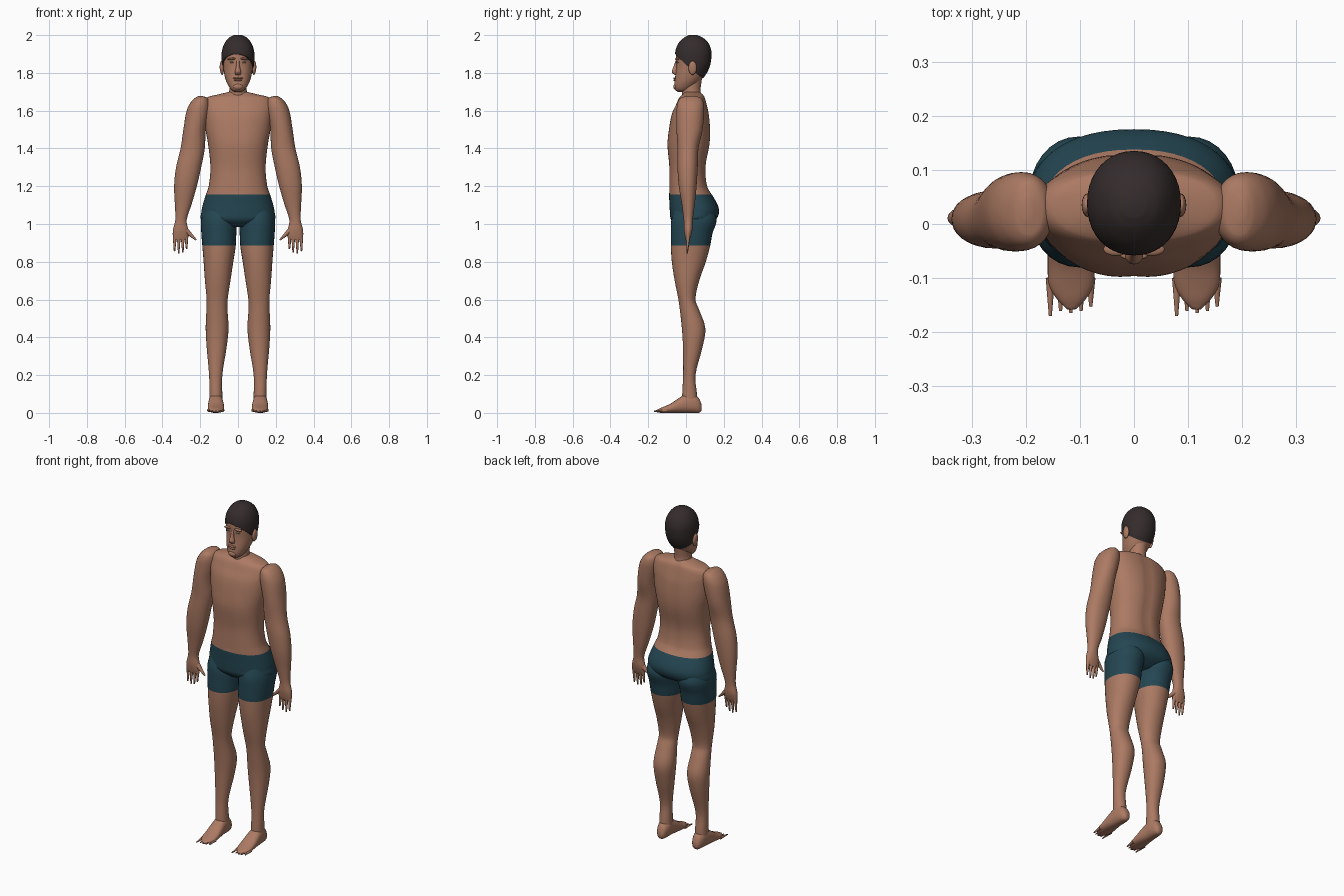
import bpy, bmesh, math
from mathutils import Vector

cube = bpy.data.objects.get("Cube")
if cube:
    bpy.data.objects.remove(cube, do_unlink=True)


def make_material(name, rgb):
    mat = bpy.data.materials.new(name)
    mat.use_nodes = True
    mat.diffuse_color = (*rgb, 1)
    mat.node_tree.nodes["Principled BSDF"].inputs["Base Color"].default_value = (*rgb, 1)
    return mat


SKIN = make_material("skin", (0.41, 0.195, 0.125))
SHORTS = make_material("teal shorts", (0.018, 0.062, 0.085))
HAIR = make_material("dark hair", (0.035, 0.025, 0.025))
EYE = make_material("eye", (0.3, 0.24, 0.2))
WAIST, HEM = 1.155, 0.885


def finish(name, bm, materials, rule=None, angle=60):
    bmesh.ops.recalc_face_normals(bm, faces=bm.faces)
    if rule:
        for face in bm.faces:
            face.material_index = rule(face.calc_center_median())
    mesh = bpy.data.meshes.new(name)
    bm.to_mesh(mesh)
    bm.free()
    for mat in materials:
        mesh.materials.append(mat)
    obj = bpy.data.objects.new(name, mesh)
    bpy.context.collection.objects.link(obj)
    bpy.ops.object.select_all(action="DESELECT")
    obj.select_set(True)
    bpy.context.view_layer.objects.active = obj
    bpy.ops.object.shade_smooth_by_angle(angle=math.radians(angle))
    return obj


def spline(rows, steps):
    """Smooth in-between sections that still pass through every given one."""
    rows = [Vector(r) for r in rows]
    out = []
    for i in range(len(rows) - 1):
        a, b, c, d = rows[max(i - 1, 0)], rows[i], rows[i + 1], rows[min(i + 2, len(rows) - 1)]
        t1, t2 = c[0] - a[0], d[0] - b[0]
        span = c[0] - b[0]
        m1, m2 = (c - a) * (span / t1), (d - b) * (span / t2)
        for k in range(steps):
            t = k / steps
            h = t * t * (3 - 2 * t)
            out.append(b * (1 - h) + c * h + m1 * (t * (1 - t) ** 2) - m2 * (t * t * (1 - t)))
    return out + [rows[-1]]


def loft(rows, side=1, along_y=False, power=2.0, steps=4, sides=32):
    """Skin oval sections given as (position, x min, x max, depth min, depth max)."""
    bm = bmesh.new()
    rings = []
    for pos, x0, x1, d0, d1 in spline(rows, steps):
        ring = []
        for k in range(sides):
            c, s = (f(math.tau * k / sides) for f in (math.cos, math.sin))
            x = (x0 + x1) / 2 + (x1 - x0) / 2 * math.copysign(abs(c) ** (2 / power), c)
            d = (d0 + d1) / 2 + (d1 - d0) / 2 * math.copysign(abs(s) ** (2 / power), s)
            ring.append(bm.verts.new((side * x, pos, d) if along_y else (side * x, d, pos)))
        rings.append(ring)
    for a, b in zip(rings, rings[1:]):
        for k in range(sides):
            n = (k + 1) % sides
            bm.faces.new((a[k], a[n], b[n], b[k]))
    bm.faces.new(rings[0])
    bm.faces.new(rings[-1])
    return bm


def even(rows):
    """Expand (position, half width, depth min, depth max) to full sections."""
    return [(p, -w, w, d0, d1) for p, w, d0, d1 in rows]


def digit(name, start, end, r1, r2):
    bm = bmesh.new()
    start, end = Vector(start), Vector(end)
    axis = end - start
    bmesh.ops.create_cone(bm, cap_ends=True, segments=10, radius1=r1, radius2=r2, depth=axis.length)
    bm.transform(axis.to_track_quat("Z", "Y").to_matrix().to_4x4())
    bmesh.ops.translate(bm, verts=bm.verts, vec=(start + end) / 2)
    finish(name, bm, [SKIN])


def ball(name, centre, size, mat, tilt=0):
    bm = bmesh.new()
    bmesh.ops.create_uvsphere(bm, u_segments=16, v_segments=10, radius=1)
    bmesh.ops.scale(bm, verts=bm.verts, vec=size)
    for v in bm.verts:
        v.co.z += tilt * v.co.x
    bmesh.ops.translate(bm, verts=bm.verts, vec=centre)
    finish(name, bm, [mat])


# Torso with the upper part of the shorts, and shallow spine and breastbone grooves
torso = loft(even([
    (1.70, .045, -.01, .075), (1.687, .10, -.018, .09), (1.672, .16, -.035, .1),
    (1.63, .183, -.055, .112), (1.58, .18, -.077, .123), (1.5, .172, -.092, .13),
    (1.42, .158, -.1, .127), (1.3, .146, -.09, .106), (1.2, .155, -.09, .115),
    (WAIST, .17, -.09, .138), (1.1, .187, -.087, .168), (1.06, .194, -.085, .175),
    (1.02, .19, -.078, .155), (.985, .1, -.04, .1)]), power=2.25, sides=48)
for v in torso.verts:
    if v.co.z > WAIST:
        groove = math.exp(-(v.co.x / .025) ** 2) * .007
        v.co.y += -groove if v.co.y > .02 else groove * .5
finish("torso", torso, [SKIN, SHORTS], lambda c: int(c.z < WAIST))

# Neck
finish("neck", loft(even([(1.66, .055, -.02, .09), (1.70, .047, -.022, .077),
                          (1.74, .046, -.02, .08), (1.8, .05, -.01, .09)])), [SKIN])

# Head, and hair as a slightly larger shell trimmed along a sloping hairline
skull = [(1.70, .02, -.045, .0), (1.713, .038, -.06, .03), (1.75, .06, -.061, .07),
         (1.79, .072, -.056, .1), (1.83, .078, -.052, .118), (1.87, .08, -.053, .125),
         (1.91, .078, -.05, .125), (1.95, .064, -.034, .11), (1.98, .04, -.004, .08),
         (1.993, .015, .02, .05)]
finish("head", loft(even(skull), power=2.15), [SKIN])
shell = [(z + .007, w + .007, a - .006, b + .009) for z, w, a, b in skull if z > 1.72]
hair = loft(even(shell), power=2.1, sides=40)
bmesh.ops.bisect_plane(hair, geom=hair.verts[:] + hair.edges[:] + hair.faces[:],
                       plane_co=(0, -.055, 1.9), plane_no=(.1, .88, 1), clear_inner=True)
rim = [e for e in hair.edges if e.is_boundary]
bmesh.ops.edgeloop_fill(hair, edges=rim)
finish("hair", hair, [HAIR])

# Face
finish("nose", loft([(1.79, -.014, .014, -.062, -.04), (1.805, -.017, .017, -.075, -.04),
                     (1.83, -.01, .01, -.067, -.04), (1.865, -.008, .008, -.055, -.04)],
                    sides=16), [SKIN])
ball("upper_lip", (0, -.058, 1.772), (.026, .009, .005), SKIN)
ball("lower_lip", (0, -.058, 1.762), (.022, .009, .006), SKIN)
ball("chin", (0, -.055, 1.727), (.025, .012, .016), SKIN)

# Leg, arm, palm sections for the left side
LEG = [(1.08, .03, .18, -.06, .14), (1.02, .008, .196, -.078, .162), (.95, .009, .194, -.08, .14),
       (HEM, .012, .189, -.08, .128), (.8, .025, .182, -.075, .105), (.7, .04, .175, -.06, .07),
       (.6, .055, .166, -.04, .05), (.55, .056, .167, -.033, .068), (.45, .05, .171, -.022, .102),
       (.35, .06, .166, -.016, .088), (.2, .083, .153, -.015, .05), (.1, .083, .152, -.02, .058),
       (.04, .08, .152, -.02, .06)]
ARM = [(1.678, .19, .208, .01, .045), (1.67, .165, .224, -.025, .075), (1.645, .15, .25, -.043, .092),
       (1.6, .15, .272, -.05, .096), (1.5, .17, .289, -.05, .088), (1.4, .176, .304, -.045, .066),
       (1.3, .195, .328, -.045, .062), (1.2, .218, .338, -.038, .056), (1.1, .247, .334, -.022, .046),
       (1.02, .272, .332, -.012, .036), (.97, .264, .344, -.011, .034), (.935, .264, .345, -.006, .026),
       (.915, .272, .34, -.001, .018)]
FOOT = [(.082, .1, .13, .012, .045), (.07, .09, .142, .001, .075), (.04, .081, .152, 0, .1),
        (0, .079, .156, 0, .1), (-.04, .075, .159, 0, .077), (-.08, .073, .16, 0, .05),
        (-.115, .076, .157, 0, .034), (-.14, .09, .142, .001, .024), (-.158, .108, .124, .004, .014)]
FINGERS = [(.272, .868), (.292, .85), (.314, .845), (.336, .856)]
TOES = [(-.038, -.17), (-.019, -.161), (0, -.165), (.019, -.161), (.037, -.153)]

for side, label in ((1, "left"), (-1, "right")):
    finish(label + "_leg", loft(LEG, side, power=2.1), [SKIN, SHORTS], lambda c: int(c.z > HEM))
    finish(label + "_foot", loft(FOOT, side, along_y=True, power=2.3), [SKIN])
    finish(label + "_arm", loft(ARM, side, power=2.1), [SKIN])
    for i, (x, tip) in enumerate(FINGERS):
        digit(f"{label}_finger_{i}", (side * (.303 + (x - .303) * .95), .012, .94),
              (side * x, .006, tip), .011, .004)
    digit(label + "_thumb", (side * .275, .012, .965), (side * .222, .006, .916), .015, .004)
    for i, (x, tip) in enumerate(TOES):
        digit(f"{label}_toe_{i}", (side * .117 + x, -.1, .014), (side * .117 + x, tip, .008), .009, .003)
    ball(label + "_ear", (side * .086, .035, 1.826), (.011, .022, .036), SKIN, side * .6)
    ball(label + "_brow", (side * .033, -.047, 1.874), (.024, .012, .006), SKIN, -side * .1)
    ball(label + "_eye", (side * .032, -.044, 1.856), (.013, .008, .005), EYE)
